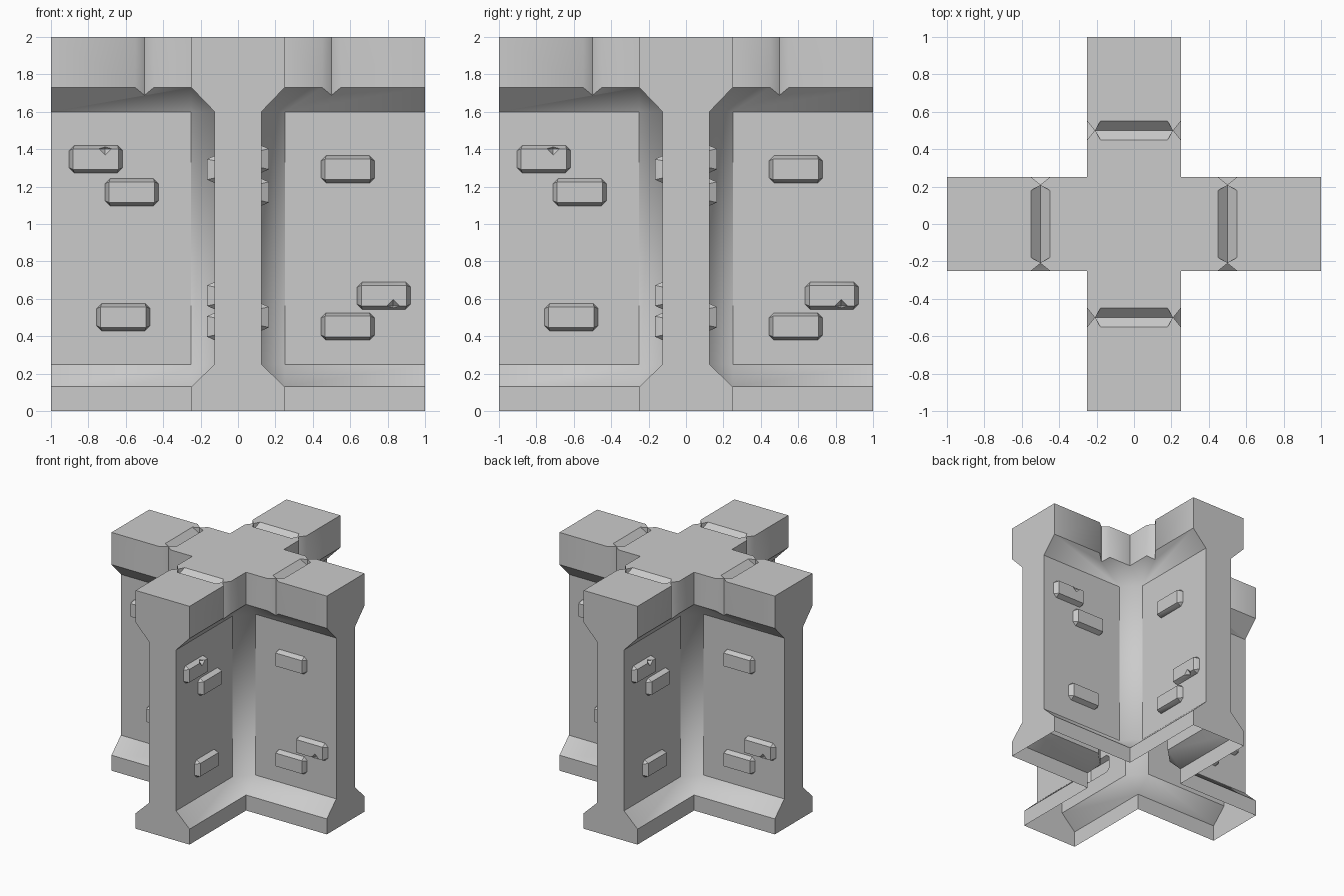
import bpy, bmesh, math
from mathutils import Matrix, Vector

if "Cube" in bpy.data.objects:
    bpy.data.objects.remove(bpy.data.objects["Cube"])

W, H = 0.25, 0.125          # half thickness of foot/cap and of wall
LIFT = 0.04                 # how far stones stand out of the wall


def finish(bm, name):
    me = bpy.data.meshes.new(name)
    bm.to_mesh(me)
    bm.free()
    ob = bpy.data.objects.new(name, me)
    bpy.context.scene.collection.objects.link(ob)
    return ob


def hull4(bm, pts):
    """Convex solid from points, repeated on all four arms."""
    for k in range(4):
        rot = Matrix.Rotation(k * math.pi / 2, 3, 'Z')
        vs = [bm.verts.new(rot @ Vector(p)) for p in pts]
        bmesh.ops.convex_hull(bm, input=vs)


def tidy(bm):
    bmesh.ops.dissolve_limit(bm, angle_limit=0.01, verts=bm.verts[:], edges=bm.edges[:])
    bmesh.ops.recalc_face_normals(bm, faces=bm.faces[:])


# cross-shaped wall: stacked outlines, wide foot and cap, narrow wall with cut inner corners
def outline(t):
    quarter = [(1, -t), (1, t), (W, t), (t, W)]
    return [Matrix.Rotation(k * math.pi / 2, 2) @ Vector(p) for k in range(4) for p in quarter]


bm = bmesh.new()
levels = [(0, W), (0.13, W), (0.25, H), (1.6, H), (1.73, W), (2, W)]
rings = [[bm.verts.new((p.x, p.y, z)) for p in outline(t)] for z, t in levels]
for a, b in zip(rings, rings[1:]):
    for i in range(16):
        j = (i + 1) % 16
        bm.faces.new((a[i], a[j], b[j], b[i]))
bm.faces.new(rings[0][::-1])
bm.faces.new(rings[-1])
bmesh.ops.remove_doubles(bm, verts=bm.verts[:], dist=1e-4)
bmesh.ops.recalc_face_normals(bm, faces=bm.faces[:])
body = finish(bm, "cross_wall")

# raised stones: centre along the wall, centre height
stones = [(-0.76, 1.347), (-0.568, 1.17), (-0.613, 0.502),
          (0.587, 1.292), (0.78, 0.617), (0.587, 0.452)]
bm = bmesh.new()
for u, z in stones:
    w, h, c = 0.143, 0.073, 0.027
    pts = []
    for sx in (-1, 1):
        for sz in (-1, 1):
            for out in (-0.03, 0):
                pts.append((u + sx * (w - c), -H - out, z + sz * h))
                pts.append((u + sx * w, -H - out, z + sz * (h - c)))
            pts.append((u + sx * (w - 0.022), -H - LIFT, z + sz * (h - 0.018)))
    hull4(bm, pts)
tidy(bm)
stone_ob = finish(bm, "stone_helper")

# cutters: V notches down the cap sides, pits across the cap top, chips in two stones
bm = bmesh.new()
for s in (-1, 1):
    hull4(bm, [(0.5 + dx, s * y, z) for dx, y in ((0, 0.21), (-0.1, 0.29), (0.1, 0.29))
               for z in (1.5, 2.1)])
pit = [(0.5, s * 0.206, 1.95) for s in (-1, 1)]
for z in (2.0, 2.1):
    for s in (-1, 1):
        pit += [(0.45, s * 0.18, z), (0.55, s * 0.18, z), (0.5, s * 0.206, z)]
hull4(bm, pit)
for u, z in ((-0.71, 1.402), (0.83, 0.562)):
    y, r = -H - LIFT, 0.034
    hull4(bm, [(u - r, y, z), (u + r, y, z), (u, y - r, z), (u, y + r, z),
               (u, y, z - r), (u, y, z + r)])
tidy(bm)
cut_ob = finish(bm, "groove_cutter")

for ob, op in ((stone_ob, 'UNION'), (cut_ob, 'DIFFERENCE')):
    m = body.modifiers.new(op.lower(), 'BOOLEAN')
    m.object, m.operation, m.solver = ob, op, 'EXACT'
    ob.hide_render = True

bpy.context.view_layer.update()
dg = bpy.context.evaluated_depsgraph_get()
baked = bpy.data.meshes.new_from_object(body.evaluated_get(dg))
body.modifiers.clear()
body.data = baked
for ob in (stone_ob, cut_ob):
    bpy.data.objects.remove(ob)

# the underside is open
bm = bmesh.new()
bm.from_mesh(baked)
under = [f for f in bm.faces if all(v.co.z < 1e-4 for v in f.verts)]
bmesh.ops.delete(bm, geom=under, context='FACES')
bm.to_mesh(baked)
bm.free()

bpy.context.view_layer.objects.active = body
body.select_set(True)
bpy.ops.object.shade_smooth_by_angle(angle=math.radians(40))
